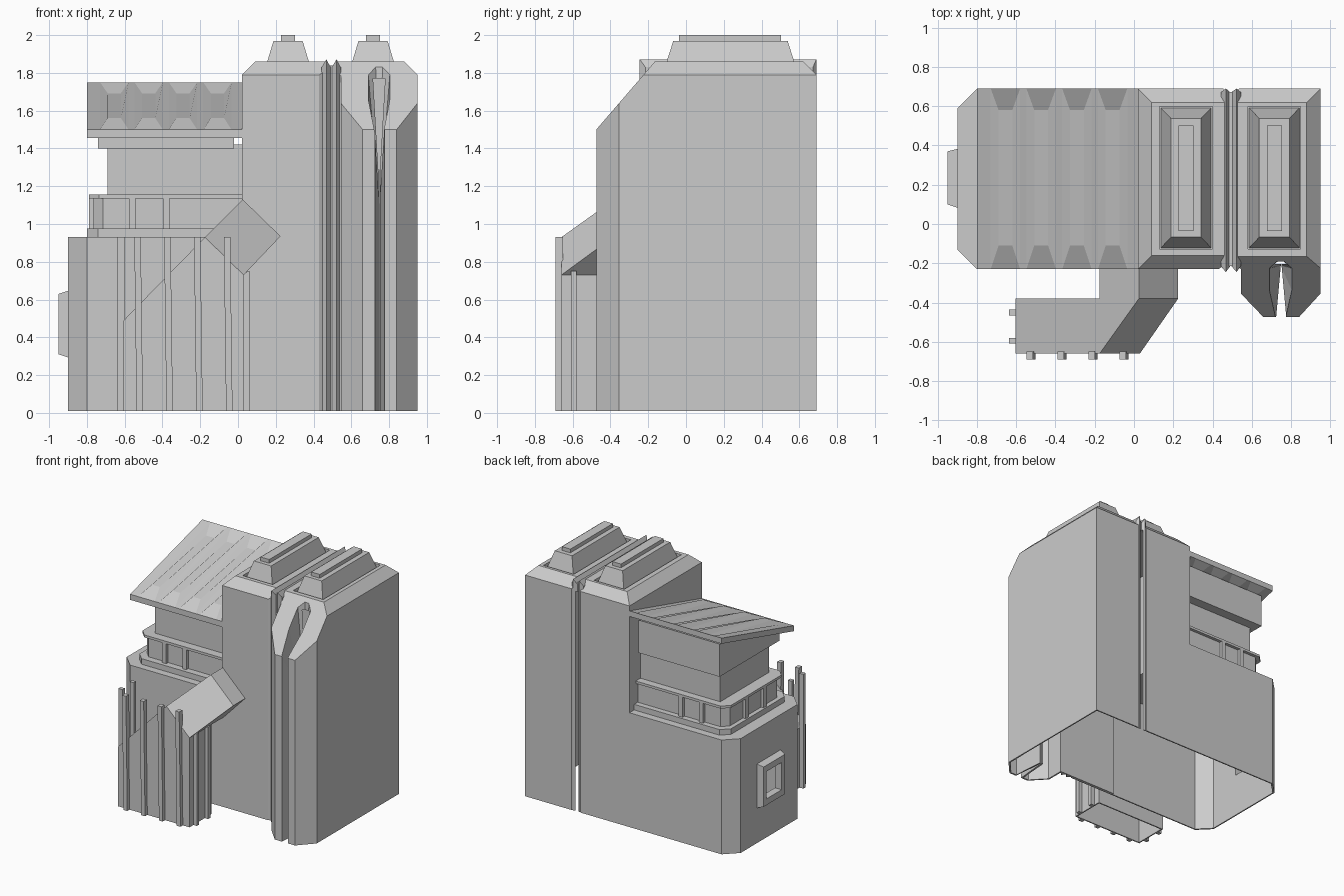
import bpy, bmesh
from mathutils import Vector

if "Cube" in bpy.data.objects:
    bpy.data.objects.remove(bpy.data.objects["Cube"])

grey = bpy.data.materials.new("plain grey")
grey.use_nodes = True
grey.diffuse_color = (0.6, 0.6, 0.6, 1)
grey.node_tree.nodes["Principled BSDF"].inputs["Base Color"].default_value = (0.6, 0.6, 0.6, 1)


def finish(name, bm):
    bmesh.ops.recalc_face_normals(bm, faces=bm.faces)
    mesh = bpy.data.meshes.new(name)
    bm.to_mesh(mesh)
    bm.free()
    mesh.materials.append(grey)
    ob = bpy.data.objects.new(name, mesh)
    bpy.context.collection.objects.link(ob)
    return ob


def hull(name, pts):
    """Convex solid around the points."""
    bm = bmesh.new()
    vs = [bm.verts.new(p) for p in pts]
    bmesh.ops.convex_hull(bm, input=vs)
    bmesh.ops.dissolve_limit(bm, angle_limit=0.01, verts=bm.verts, edges=bm.edges)
    return finish(name, bm)


def frustum(name, lo, hi, z0, z1):
    """Solid between two rectangles (x0, x1, y0, y1)."""
    return hull(name, [(x, y, z) for r, z in ((lo, z0), (hi, z1)) for x in r[:2] for y in r[2:]])


def box(name, x0, x1, y0, y1, z0, z1):
    return frustum(name, (x0, x1, y0, y1), (x0, x1, y0, y1), z0, z1)


def plan_solid(name, plan, z0, z1, cuts=()):
    """Upright prism trimmed by (point, outward normal) planes."""
    bm = bmesh.new()
    base = bm.faces.new([bm.verts.new((x, y, z0)) for x, y in plan])
    top = bmesh.ops.extrude_face_region(bm, geom=[base])["geom"]
    bmesh.ops.translate(bm, verts=[g for g in top if isinstance(g, bmesh.types.BMVert)], vec=(0, 0, z1 - z0))
    for co, no in cuts:
        r = bmesh.ops.bisect_plane(bm, geom=bm.verts[:] + bm.edges[:] + bm.faces[:],
                                   plane_co=co, plane_no=Vector(no).normalized(), clear_outer=True)
        edges = [g for g in r["geom_cut"] if isinstance(g, bmesh.types.BMEdge)]
        bmesh.ops.contextual_create(bm, geom=edges)
    return finish(name, bm)


def cut(cutter, *targets):
    for ob in targets:
        mod = ob.modifiers.new("cut", 'BOOLEAN')
        mod.operation, mod.object, mod.solver = 'DIFFERENCE', cutter, 'EXACT'
    cutter.hide_render = True
    cutter.hide_viewport = True


GROUND, BACK, FRONT = 0.01, 0.69, -0.23

# Twin towers with chamfered tops
back_cut = ((0, BACK, 1.79), (0, 1, 1))
inner_tower = plan_solid("inner_tower", [(0.02, FRONT), (0.43, FRONT), (0.47, -0.205), (0.47, 0.675), (0.455, BACK), (0.02, BACK)],
                         GROUND, 1.86, [back_cut, ((0.02, 0, 1.79), (-1, 0, 1)), ((0, FRONT, 1.79), (0, -1, 1))])
outer_tower = plan_solid("outer_tower", [(0.52, -0.205), (0.545, FRONT), (0.545, -0.355), (0.66, -0.475), (0.84, -0.475),
                                         (0.95, -0.355), (0.95, BACK), (0.535, BACK), (0.52, 0.675)],
                         GROUND, 1.86, [back_cut, ((0.95, 0, 1.79), (1, 0, 1)), ((0, -0.475, 1.5), (0, -1.16, 1))])

# Seam between the towers
seam = [box("seam_core", 0.46, 0.53, -0.215, 0.672, GROUND, 1.84)]
for name, x in (("seam_rib_inner", 0.468), ("seam_rib_outer", 0.522)):
    seam.append(hull(name, [(x + dx, y, z) for dx, y0, y1, z1 in ((-0.025, -0.215, 0.672, 1.83), (0, -0.245, BACK, 1.872), (0.022, -0.215, 0.672, 1.83))
                            for y in (y0, y1) for z in (GROUND, z1)]))

# Capped roof stacks standing in shallow pits
for ob, name, x in ((inner_tower, "inner", 0.265), (outer_tower, "outer", 0.715)):
    cut(box(name + "_pit_cutter", x - 0.134, x + 0.134, -0.128, 0.598, 1.8, 2.1), ob)
    frustum(name + "_stack", (x - 0.134, x + 0.134, -0.128, 0.598), (x - 0.077, x + 0.077, -0.067, 0.538), 1.78, 1.97)
    box(name + "_stack_cap", x - 0.038, x + 0.038, -0.036, 0.503, 1.96, 2.0)

# Tapered slot with a flared mouth in the outer tower
cut(hull("slot_cutter", [(x, y, z) for x, y in ((0.75, -0.19), (0.722, -0.5), (0.778, -0.5)) for z in (-0.1, 2.1)]), outer_tower)
rim = [(0.018, 1.83), (0.057, 1.79), (0.057, 1.66), (0.026, 1.5)]
mouth = [(0.747 + s * w, (z - 1.5) / 1.16 - 0.475 - lift, z + lift) for w, z in rim for s in (-1, 1) for lift in (0, 0.1)]
cut(hull("mouth_cutter", mouth + [(0.747, -0.21, 1.1), (0.73, -0.47, 1.46), (0.765, -0.47, 1.46)]), outer_tower)


def house_plan(x0, y0, y1, c):
    return [(x0, y0 + c), (x0 + c, y0), (0.03, y0), (0.03, y1), (x0 + c, y1), (x0, y1 - c)]


# Low house with ledge, window band and upper wall
house_base = plan_solid("house_base", house_plan(-0.9, FRONT, BACK, 0.1), GROUND, 0.93)
plan_solid("house_ledge", house_plan(-0.8, -0.17, 0.63, 0.06), 0.92, 0.975)
plan_solid("band_core", house_plan(-0.765, -0.115, 0.585, 0.05), 0.97, 1.145)
plan_solid("band_head", house_plan(-0.79, -0.14, 0.61, 0.055), 1.135, 1.155)
for i, x in enumerate((-0.56, -0.38)):
    for side, y in (("front", -0.12), ("back", 0.59)):
        box(f"band_post_{side}_{i}", x - 0.018, x + 0.018, y - 0.02, y + 0.02, 0.97, 1.145)
for i, y in enumerate((0.12, 0.35)):
    box(f"band_post_end_{i}", -0.788, -0.75, y - 0.018, y + 0.018, 0.97, 1.145)
box("upper_wall", -0.69, 0.025, -0.07, 0.55, 1.14, 1.42)


def roof_z(y):
    return 1.5 + 0.25 * (y - FRONT) / (BACK - FRONT)


# Attic wedge under the roof
hull("attic", [(x, y, z) for x in (-0.74, -0.02) for y in (-0.13, 0.63) for z in (1.4, roof_z(y) - 0.07)])

# Sloping roof sheet with four tapered panels, proud at the front and sunk at the back
bm = bmesh.new()


def roof_pair(x, y0=FRONT, y1=BACK, rise=0.0):
    return [bm.verts.new((x, y0, roof_z(y0) + rise)), bm.verts.new((x, y1, roof_z(y1) - rise))]


last = roof_pair(-0.8)
for i in range(4):
    x = -0.655 + 0.182 * i
    a, d = roof_pair(x - 0.075), roof_pair(x + 0.075)
    b, c = (roof_pair(x + w, -0.11, 0.58, 0.028) for w in (-0.035, 0.035))
    for p, q in ((last, a), (a, b), (b, c), (c, d)):
        bm.faces.new((p[0], q[0], q[1], p[1]))
    for k in (0, 1):
        bm.faces.new((a[k], b[k], c[k], d[k]))
    last = d
end = roof_pair(0.025)
bm.faces.new((last[0], end[0], end[1], last[1]))
under = bmesh.ops.extrude_face_region(bm, geom=bm.faces[:])["geom"]
bmesh.ops.translate(bm, verts=[g for g in under if isinstance(g, bmesh.types.BMVert)], vec=(0, 0, -0.045))
finish("roof", bm)

# Framed vent opening through the end wall
vent = hull("vent_frame", [(x, y, z) for x, y0, y1, z0, z1 in ((-0.89, 0.08, 0.385, 0.29, 0.65), (-0.95, 0.1, 0.37, 0.31, 0.63))
                           for y in (y0, y1) for z in (z0, z1)])
cut(box("vent_cutter", -1.0, -0.85, 0.14, 0.33, 0.36, 0.58), vent, house_base)

# Diamond duct turning at a mitre into the bin
T, R, B, L = (0.025, 1.13), (0.225, 0.935), (0.03, 0.73), (-0.175, 0.93)
mitre = [(x, y, z) for (x, z), y in zip((T, R, B, L), (-0.38, -0.38, -0.66, -0.66))]
hull("duct", [(x, -0.226, z) for x, z in (T, R, B, L)] + mitre)
hull("duct_elbow", mitre + [(x, -0.38, z) for x, z in (B, L)])
bin_body = hull("bin", [(x, y, z) for y in (-0.38, -0.66)
                        for x, z in ((-0.605, GROUND), (0.03, GROUND), (0.03, 0.73), (-0.175, 0.93), (-0.605, 0.49))])

# Slim posts around the bin
for i, x in enumerate((-0.528, -0.37, -0.212, -0.054)):
    hull(f"bin_post_front_{i}", [(x + d + t, y, z) for d in (-0.017, 0.017) for y in (-0.69, -0.65)
                                 for t, z in ((0.008, GROUND), (-0.004, 0.93))])
for side, x, top in (("right", -0.62, 0.93), ("left", 0.042, 0.75)):
    for i, y in enumerate((-0.595, -0.45)):
        box(f"bin_post_{side}_{i}", x - 0.018, x + 0.018, y - 0.015, y + 0.015, GROUND, top)

# Hollow undersides, open at the ground
cut(box("tower_cavity", 0.028, 0.94, -0.205, 0.68, -0.1, 1.77), inner_tower, outer_tower, *seam)
cut(plan_solid("house_cavity", house_plan(-0.89, -0.22, 0.68, 0.1), -0.1, 0.915), house_base, inner_tower)
cut(hull("bin_cavity", [(x, y, z) for y in (-0.39, -0.65)
                        for x, z in ((-0.595, -0.1), (0.02, -0.1), (0.02, 0.72), (-0.175, 0.91), (-0.595, 0.48))]), bin_body)
for name, s in (("prong_cavity_inner", -1), ("prong_cavity_outer", 1)):
    cut(hull(name, [(0.7475 + s * w, y, z) for w, y in ((0.19, -0.2), (0.19, -0.35), (0.085, -0.462), (0.035, -0.462), (0.015, -0.2))
                    for z in (-0.1, 1.1)]), outer_tower)
